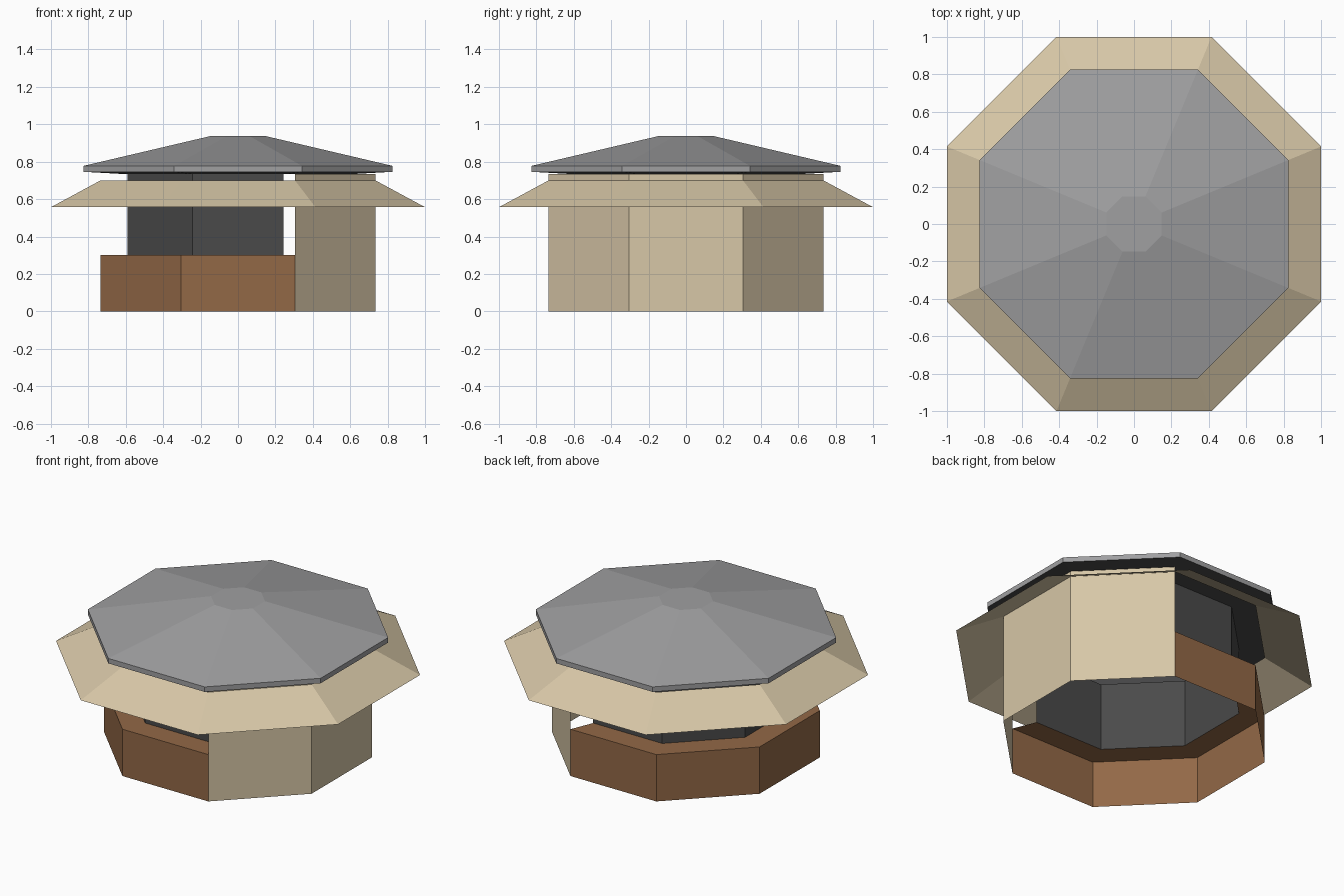
import bpy, bmesh
from math import cos, sin, pi

cube = bpy.data.objects.get("Cube")
if cube:
    bpy.data.objects.remove(cube)


def material(name, rgb):
    m = bpy.data.materials.new(name)
    m.use_nodes = True
    m.diffuse_color = (*rgb, 1)
    m.node_tree.nodes["Principled BSDF"].inputs["Base Color"].default_value = (*rgb, 1)
    return m


tan = material("tan", (0.68, 0.57, 0.385))
brown = material("brown", (0.29, 0.14, 0.062))
grey = material("grey", (0.35, 0.35, 0.357))
dark = material("dark_grey", (0.068, 0.068, 0.068))

SIDES = 8
STEP = 2 * pi / SIDES


def corner(apothem, z, k):
    """Corner of an octagon between side k - 1 and side k."""
    r, a = apothem / cos(STEP / 2), (k - 0.5) * STEP
    return r * cos(a), r * sin(a), z


def shell(name, profile, bands, sides=range(SIDES), cap=False):
    """Sweep a profile of (apothem, height) round the given octagon sides."""
    bm = bmesh.new()
    rings = [[bm.verts.new(corner(r, z, k)) for k in range(SIDES)] for r, z in profile]
    mats = list(dict.fromkeys(bands))
    for band, (low, high) in enumerate(zip(rings, rings[1:])):
        for k in sides:
            a, b = k % SIDES, (k + 1) % SIDES
            face = bm.faces.new((low[a], low[b], high[b], high[a]))
            face.material_index = mats.index(bands[band])
    if cap:
        bm.faces.new(rings[-1]).material_index = mats.index(bands[-1])
    bmesh.ops.delete(bm, geom=[v for v in bm.verts if not v.link_faces], context='VERTS')
    mesh = bpy.data.meshes.new(name)
    bm.to_mesh(mesh)
    bm.free()
    for m in mats:
        mesh.materials.append(m)
    obj = bpy.data.objects.new(name, mesh)
    bpy.context.scene.collection.objects.link(obj)
    return obj


closed_sides = range(-1, 2)   # three sides facing +x
open_sides = range(2, 7)      # the other five

# Full-height wall
shell("wall", [(0.735, 0), (0.735, 0.735)], [tan], closed_sides)

# Counter front with its flat top
shell("counter", [(0.735, 0), (0.735, 0.3), (0.59, 0.3)], [brown, brown], open_sides)

# Dark screen standing on the inner edge of the counter
shell("inner_screen", [(0.59, 0.3), (0.59, 0.735)], [dark], open_sides)

# Sloping awning all round
shell("awning", [(1.0, 0.557), (0.735, 0.70)], [tan])

# Roof: dark soffit, upright rim, shallow slope and flat top
shell("roof", [(0.59, 0.733), (0.825, 0.746), (0.825, 0.778), (0.148, 0.937)],
      [dark, grey, grey], cap=True)
